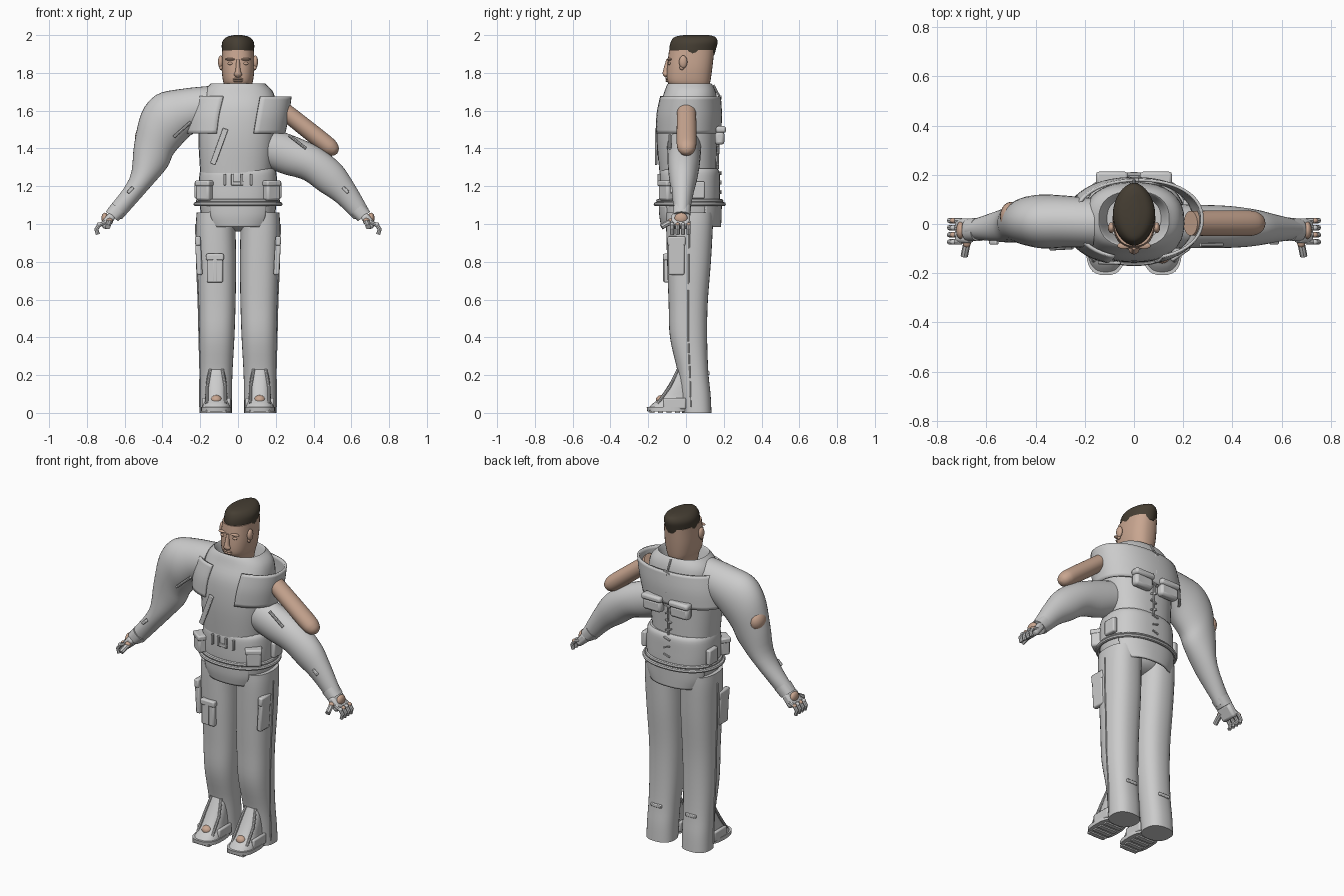
import bpy, bmesh
from math import sin, cos, pi, radians
from mathutils import Vector as V, Matrix

if "Cube" in bpy.data.objects:
    bpy.data.objects.remove(bpy.data.objects["Cube"])


def material(name, rgb):
    m = bpy.data.materials.new(name)
    m.use_nodes = True
    m.diffuse_color = (*rgb, 1)
    m.node_tree.nodes["Principled BSDF"].inputs["Base Color"].default_value = (*rgb, 1)
    return m


CLOTH = material("grey cloth", (0.6, 0.6, 0.6))
SKIN = material("skin", (0.58, 0.38, 0.28))
HAIR = material("dark brown hair", (0.06, 0.048, 0.033))
made = []


def add(name, data, mat):
    ob = bpy.data.objects.new(name, data)
    bpy.context.scene.collection.objects.link(ob)
    data.materials.append(mat)
    made.append(ob)
    return ob


def from_bm(name, bm, mat):
    bmesh.ops.recalc_face_normals(bm, faces=bm.faces)
    me = bpy.data.meshes.new(name)
    bm.to_mesh(me)
    bm.free()
    return add(name, me, mat)


def unit(a, power):
    c, s = cos(a), sin(a)
    e = 2 / power
    return (abs(c) ** e * (1 if c > 0 else -1), abs(s) ** e * (1 if s > 0 else -1))


def smooth_path(secs, steps):
    """Catmull-Rom between cross-sections of (centre, u axis, v axis)."""
    out = []
    for i in range(len(secs) - 1):
        quad = [secs[max(i - 1, 0)], secs[i], secs[i + 1], secs[min(i + 2, len(secs) - 1)]]
        for k in range(steps):
            t = k / steps
            out.append([b + (c - a) * t / 2 + (a * 2 - b * 5 + c * 4 - d) * t * t / 2
                        + (b * 3 - a - c * 3 + d) * t ** 3 / 2 for a, b, c, d in zip(*quad)])
    return out + [secs[-1]]


def loft(name, secs, mat, power=2, n=32, steps=4, arc=None):
    """Skin of elliptical sections; an arc in degrees gives an open sheet."""
    bm = bmesh.new()
    a0, a1 = [radians(a) for a in arc] if arc else (0, 2 * pi)
    rows = []
    for c, u, v in smooth_path([[V(p) for p in s] for s in secs], steps):
        row = []
        for k in range(n):
            x, y = unit(a0 + (a1 - a0) * k / (n - 1 if arc else n), power)
            row.append(bm.verts.new(c + u * x + v * y))
        rows.append(row)
    for r, q in zip(rows, rows[1:]):
        for k in range(n - 1 if arc else n):
            j = (k + 1) % n
            bm.faces.new((r[k], r[j], q[j], q[k]))
    if not arc:
        bm.faces.new(rows[0])
        bm.faces.new(rows[-1])
    ob = from_bm(name, bm, mat)
    if arc:
        mod = ob.modifiers.new("thickness", 'SOLIDIFY')
        mod.thickness, mod.offset = 0.012, 0
    return ob


def stack(rows):
    """Horizontal sections from (z, x centre, half width, y front, y back)."""
    return [((x, (f + b) / 2, z), (w, 0, 0), (0, (b - f) / 2, 0)) for z, x, w, f, b in rows]


def limb(rows):
    """Arm sections from (top x, top z, bottom x, bottom z, y, half depth)."""
    return [(((tx + bx) / 2, y, (tz + bz) / 2), ((tx - bx) / 2, 0, (tz - bz) / 2), (0, d, 0))
            for tx, tz, bx, bz, y, d in rows]


def box(name, loc, size, mat=CLOTH, tilt=0, axis='Y', bevel=0.008):
    bm = bmesh.new()
    bmesh.ops.create_cube(bm, size=1)
    bm.transform(Matrix.Translation(loc) @ Matrix.Rotation(radians(tilt), 4, axis)
                 @ Matrix.Diagonal((*size, 1)))
    ob = from_bm(name, bm, mat)
    if bevel:
        mod = ob.modifiers.new("bevel", 'BEVEL')
        mod.width, mod.segments = bevel, 2
    return ob


def ball(name, loc, radii, mat=SKIN):
    bm = bmesh.new()
    bmesh.ops.create_uvsphere(bm, u_segments=20, v_segments=12, radius=1)
    bm.transform(Matrix.Translation(loc) @ Matrix.Diagonal((*radii, 1)))
    return from_bm(name, bm, mat)


def tube(name, pts, r, mat=CLOTH, cyclic=False):
    cu = bpy.data.curves.new(name, 'CURVE')
    cu.dimensions, cu.bevel_depth, cu.bevel_resolution, cu.use_fill_caps = '3D', r, 2, True
    sp = cu.splines.new('POLY')
    sp.points.add(len(pts) - 1)
    for p, co in zip(sp.points, pts):
        p.co = (*co, 1)
    sp.use_cyclic_u = cyclic
    return add(name, cu, mat)


# Head, face and hair
loft("head", stack([(1.62, 0, .06, -.05, .09), (1.72, 0, .068, -.08, .12), (1.76, 0, .08, -.1, .13),
                    (1.83, 0, .087, -.1, .14), (1.92, 0, .084, -.09, .15)]), SKIN, 2.4)
loft("hair", stack([(1.895, 0, .084, -.085, .15), (1.93, 0, .086, -.088, .16), (1.965, 0, .083, -.08, .167),
                    (1.99, 0, .06, -.06, .155), (2.0, 0, .02, -.01, .12)]), HAIR, 1.85)
loft("nose", stack([(1.775, 0, .006, -.11, -.09), (1.79, 0, .022, -.122, -.085),
                    (1.81, 0, .014, -.122, -.085), (1.87, 0, .008, -.105, -.085)]), SKIN, n=16)
for z in (1.757, 1.768):
    ball("lip", (0, -.098, z), (.028, .012, .006))
for s in (-1, 1):
    ball("brow", (s * .04, -.088, 1.872), (.028, .014, .007))
    ball("eye", (s * .04, -.088, 1.85), (.016, .008, .008))
    ball("ear", (s * .092, -.015, 1.858), (.014, .022, .034))
    ball("ear_lobe", (s * .09, -.022, 1.828), (.009, .012, .013))

# Torso: waist piece, chest vest with open collar, shoulder shell
loft("waist", stack([(1.04, 0, .195, -.13, .175), (1.12, 0, .205, -.14, .18), (1.2, 0, .208, -.142, .18),
                     (1.27, 0, .203, -.14, .178), (1.295, 0, .19, -.125, .165)]), CLOTH, 2.5)
loft("chest_vest", stack([(1.27, -.01, .19, -.14, .16), (1.45, -.005, .205, -.156, .165),
                          (1.6, 0, .205, -.15, .17), (1.69, 0, .19, -.118, .16), (1.737, 0, .15, -.1, .14),
                          (1.735, 0, .138, -.088, .128), (1.66, 0, .11, -.065, .11)]), CLOTH, 2.4)
loft("shoulder_shell", stack([(1.48, -.015, .26, -.162, .18), (1.58, 0, .265, -.16, .185),
                              (1.675, .02, .258, -.14, .178)]), CLOTH, 2.2, n=48, arc=(-70, 250))
box("chest_strap", (-.1, -.158, 1.41), (.03, .012, .2), tilt=20, bevel=.004)

# Back lacing and pouches
tube("back_seam", [(0, .168, 1.29), (0, .172, 1.45), (0, .185, 1.55), (0, .18, 1.67), (0, .145, 1.735)], .006)
for i in range(12):
    z = 1.12 + i * .05
    y = .182 if z < 1.29 or z > 1.47 else .168
    box("lace", (0, y, z), (.04, .012, .008), tilt=18 * (-1) ** i, bevel=0)
for s in (-1, 1):
    box("back_pouch", (s * .09, .178, 1.455), (.12, .05, .07), bevel=.015)
    box("back_pouch_flap", (s * .09, .185, 1.5), (.13, .055, .035), bevel=.012)

# Belt, clips, pouches and hem flaps
ring = [unit(2 * pi * k / 48, 2.2) for k in range(48)]
for z, w in ((1.105, .225), (1.122, .212)):
    tube("belt", [(w * x, .02 + (w - .045) * y, z) for x, y in ring], .011, cyclic=True)
for x in (-.07, -.03, .02, .07):
    box("belt_clip", (x, -.143, 1.235), (.014, .016, .06), bevel=.003)
box("clip_bar", (0, -.143, 1.215), (.06, .012, .02), bevel=.003)
for s in (-1, 1):
    box("belt_pouch", (s * .175, -.1, 1.175), (.085, .06, .1), tilt=s * 35, axis='Z', bevel=.012)
    box("belt_pouch_lid", (s * .175, -.102, 1.215), (.092, .066, .03), tilt=s * 35, axis='Z')
    box("side_case", (s * .215, .06, 1.18), (.03, .08, .09))
hem = stack([(.985, 0, .175, -.125, .18), (1.04, 0, .2, -.135, .182), (1.1, 0, .208, -.138, .184)])
loft("front_flap", hem, CLOTH, 2.3, arc=(228, 312))
loft("back_flap", hem, CLOTH, 2.3, arc=(25, 155))
ball("hips", (0, .02, 1.03), (.17, .11, .07), CLOTH)

# Legs, pockets and shoes
for s in (-1, 1):
    loft("trouser_leg", stack([(0, s * .118, .085, -.02, .135), (.1, s * .117, .085, -.03, .13),
                               (.22, s * .115, .086, -.045, .118), (.4, s * .112, .093, -.085, .112),
                               (.58, s * .111, .098, -.092, .115), (.8, s * .114, .104, -.1, .132),
                               (.98, s * .118, .105, -.105, .142), (1.06, s * .115, .104, -.105, .145)]),
         CLOTH, 2.4)
    tube("side_seam", [(s * .203, .025, .03), (s * .201, .02, .22), (s * .206, .012, .4),
                       (s * .21, .012, .58), (s * .219, .015, .8), (s * .224, .018, 1.0)], .004)
    box("side_pocket", (s * .208, -.05, .83), (.03, .085, .2), tilt=s * 3)
    box("side_pocket_flap", (s * .212, -.05, .91), (.03, .095, .05), tilt=s * 3)
    box("ankle_tab", (s * .115, .118, .21), (.07, .014, .02), bevel=.004)
    x = s * .115
    loft("shoe", stack([(.025, x, .075, -.2, .02), (.05, x, .07, -.175, .03), (.08, x, .06, -.14, .04),
                        (.15, x, .055, -.092, .04), (.235, x, .045, -.045, .03)]), CLOTH, 2.5)
    loft("sole", stack([(.008, x, .08, -.205, .02), (.03, x, .08, -.208, .02)]), CLOTH, 2.7)
    for k in range(5):
        box("tread", (x, -.18 + k * .045, .007), (.11, .025, .014), bevel=0)
    ball("toe", (x, -.13, .068), (.03, .03, .026))
    for e in (-1, 1):
        tube("shoe_strap", [(x + e * .05, -.15, .05), (x + e * .048, -.085, .14),
                            (x + e * .032, -.042, .23)], .008)
        box("shoe_side", (x + e * .066, -.06, .05), (.02, .12, .06))
box("thigh_pouch", (-.122, -.1, .765), (.085, .035, .15))
box("thigh_pouch_lid", (-.122, -.103, .825), (.094, .04, .035))
box("thigh_pouch_strip", (-.122, -.119, .76), (.022, .008, .13), bevel=.002)

# Right sleeve, slipped left sleeve and bare upper arm
loft("right_sleeve", limb([(-.16, 1.73, -.18, 1.51, .005, .1), (-.3, 1.715, -.25, 1.47, .01, .105),
                           (-.43, 1.685, -.3, 1.42, .01, .11), (-.51, 1.59, -.345, 1.365, .012, .1),
                           (-.55, 1.42, -.375, 1.3, .008, .085), (-.575, 1.24, -.46, 1.2, -.005, .07),
                           (-.69, 1.08, -.615, 1.025, -.022, .04)]), CLOTH)
ball("bare_elbow", (-.5, .03, 1.46), (.045, .06, .06))
loft("left_sleeve", limb([(.17, 1.51, .15, 1.3, -.01, .09), (.3, 1.465, .24, 1.265, -.01, .088),
                          (.43, 1.405, .345, 1.235, -.012, .085), (.54, 1.32, .43, 1.175, -.015, .075),
                          (.61, 1.22, .52, 1.115, -.018, .058), (.69, 1.08, .615, 1.025, -.022, .04)]), CLOTH)
A, B = V((.23, .003, 1.61)), V((.495, .003, 1.4))
d = (B - A).normalized()
side = V((d.z, 0, -d.x))
loft("bare_upper_arm", [(A + d * t, side * w * .9, (0, w, 0)) for t, w in
                        ((0, .05), (.15, .052), (.3, .052), (.345, .044), (.368, .028), (.378, .006))], SKIN)
tube("right_sleeve_zip", [(-.25, -.095, 1.54), (-.34, -.1, 1.46)], .008)
tube("left_sleeve_zip", [(.27, -.085, 1.47), (.36, -.085, 1.4)], .008)

# Cuffs and gloved hands
for s in (-1, 1):
    box("sleeve_tab", (s * .57, -.075, 1.18), (.04, .016, .018), tilt=s * 45, bevel=.004)
    loft("cuff", limb([(s * .665, 1.11, s * .595, 1.05, -.022, .048),
                       (s * .7, 1.065, s * .635, 1.015, -.024, .046)]), CLOTH, 2.4, steps=1)
    box("palm", (s * .69, -.028, 1.015), (.045, .1, .085), tilt=s * -38, bevel=.014)
    ball("bare_hand_back", (s * .705, -.026, 1.03), (.018, .035, .03))
    for k in range(4):
        y = -.073 + k * .029
        tube("finger", [(s * .7, y, 1.01), (s * .735, y, .995), (s * .75, y, .972), (s * .742, y, .945)], .011)
        ball("knuckle", (s * .735, y, .998), (.013, .011, .011), SKIN if k % 2 else CLOTH)
    tube("thumb", [(s * .675, -.06, 1.015), (s * .683, -.095, 1.005), (s * .69, -.13, .985)], .015)
    ball("bare_thumb_base", (s * .68, -.075, 1.018), (.017, .02, .013))

# Turn tubes into meshes, then smooth shade while keeping edges
bpy.ops.object.select_all(action='DESELECT')
for ob in made:
    ob.select_set(ob.type == 'CURVE')
bpy.context.view_layer.objects.active = next(o for o in made if o.type == 'CURVE')
bpy.ops.object.convert(target='MESH')
for ob in made:
    ob.select_set(True)
bpy.ops.object.shade_smooth_by_angle(angle=radians(40))
